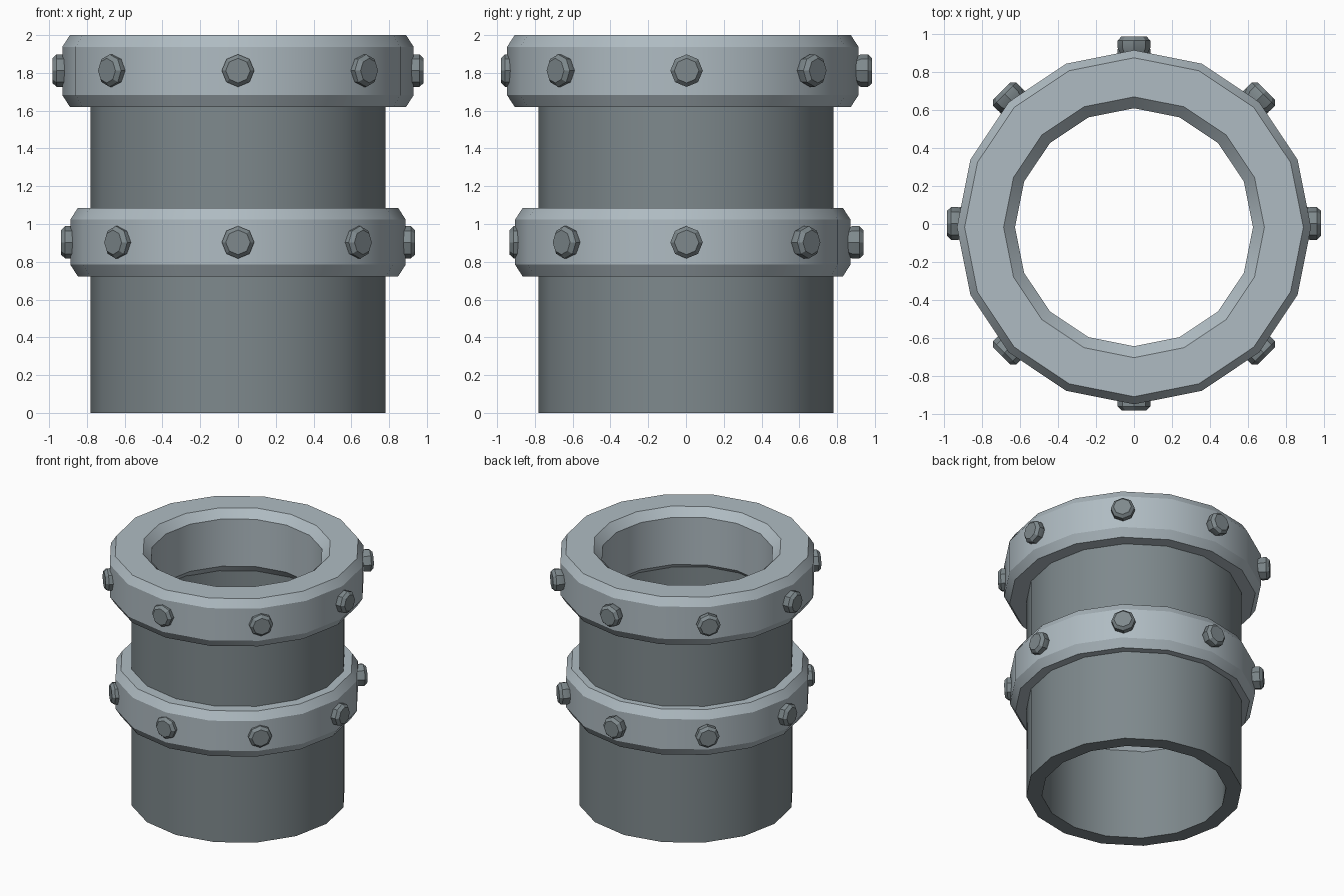
import bpy, bmesh
from math import pi, sin, cos, radians
from mathutils import Matrix

if "Cube" in bpy.data.objects:
    bpy.data.objects.remove(bpy.data.objects["Cube"])


def paint(name, rgb):
    mat = bpy.data.materials.new(name)
    mat.diffuse_color = (*rgb, 1)
    mat.use_nodes = True
    mat.node_tree.nodes["Principled BSDF"].inputs["Base Color"].default_value = mat.diffuse_color
    return mat


DARK = paint("dark_steel", (0.21, 0.25, 0.265))
LIGHT = paint("light_steel", (0.43, 0.50, 0.54))


def lathe(name, profile, sides, mat, closed=True, matrix=None):
    """Revolve (radius, height) points about z; open profiles get end caps."""
    bm = bmesh.new()
    rings = [[bm.verts.new((r * cos(2 * pi * i / sides), r * sin(2 * pi * i / sides), z))
              for i in range(sides)] for r, z in profile]
    n = len(rings)
    for k in range(n if closed else n - 1):
        a, b = rings[k], rings[(k + 1) % n]
        for i in range(sides):
            j = (i + 1) % sides
            bm.faces.new((a[i], a[j], b[j], b[i]))
    if not closed:
        bm.faces.new(rings[0])
        bm.faces.new(rings[-1])
    bmesh.ops.recalc_face_normals(bm, faces=bm.faces)
    mesh = bpy.data.meshes.new(name)
    bm.to_mesh(mesh)
    bm.free()
    mesh.materials.append(mat)
    obj = bpy.data.objects.new(name, mesh)
    bpy.context.collection.objects.link(obj)
    if matrix:
        obj.matrix_world = matrix
    bpy.ops.object.select_all(action='DESELECT')
    obj.select_set(True)
    bpy.context.view_layer.objects.active = obj
    bpy.ops.object.shade_smooth_by_angle(angle=radians(30))
    return obj


def collar(name, r, z0, z1, inner_z0):
    """Flange ring with chamfered edges, sitting slightly forward of the pipe."""
    c = 0.062
    lathe(name, [(r - 0.04, z0), (r, z0 + c), (r, z1 - c), (r - 0.04, z1),
                 (0.685, z1), (0.625, z1 - c), (0.625, inner_z0 + c),
                 (0.68, inner_z0), (0.72, z0)], 16, LIGHT,
          matrix=Matrix.Translation((0, -0.017, 0)))


def bolts(name, reach, z):
    """Eight octagonal bolt heads pointing outwards."""
    for i in range(8):
        m = (Matrix.Translation((0, 0.003, z)) @ Matrix.Rotation(i * pi / 4, 4, 'Z')
             @ Matrix.Rotation(pi / 2, 4, 'Y'))
        lathe(f"{name}_{i + 1}",
              [(0.065, reach - 0.10), (0.086, reach - 0.06),
               (0.086, reach - 0.022), (0.065, reach)], 8, DARK, closed=False, matrix=m)


# Pipe wall
lathe("pipe", [(0.78, 0), (0.78, 1.85), (0.667, 1.85), (0.667, 0)], 16, DARK)

# Flange rings
collar("top_flange", 0.93, 1.62, 2.0, 1.50)
collar("middle_flange", 0.888, 0.723, 1.085, 0.69)

# Bolt heads
bolts("top_bolt", 0.983, 1.812)
bolts("middle_bolt", 0.937, 0.903)
